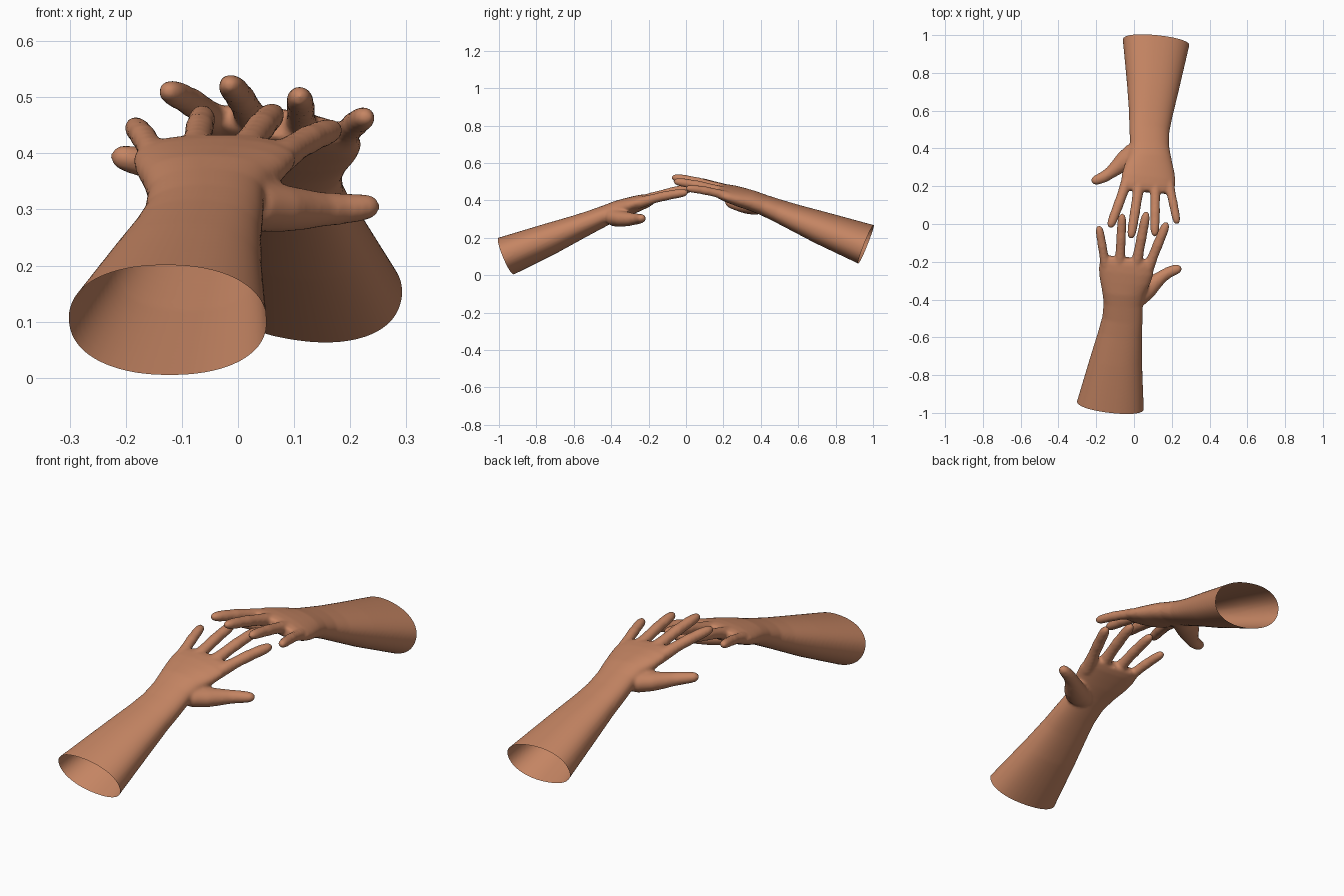
import bpy, bmesh, math
from mathutils import Vector, Matrix

if "Cube" in bpy.data.objects:
    bpy.data.objects.remove(bpy.data.objects["Cube"])

skin = bpy.data.materials.new("warm_skin")
skin.diffuse_color = (0.56, 0.235, 0.125, 1)
skin.use_nodes = True
skin.node_tree.nodes["Principled BSDF"].inputs["Base Color"].default_value = skin.diffuse_color


def loft(bm, sections, n=28, power=2.0):
    """Closed tube through (x, y, z, half_width, half_height) sections."""
    pts = [Vector(s[:3]) for s in sections]
    rings = []
    for i, s in enumerate(sections):
        t = (pts[min(i + 1, len(pts) - 1)] - pts[max(i - 1, 0)]).normalized()
        side = t.cross(Vector((0, 0, 1))).normalized()
        up = side.cross(t)
        ring = []
        for k in range(n):
            a = 2 * math.pi * k / n
            c, d = math.cos(a), math.sin(a)
            u = math.copysign(abs(c) ** (2 / power), c) * s[3]
            v = math.copysign(abs(d) ** (2 / power), d) * s[4]
            ring.append(bm.verts.new(pts[i] + side * u + up * v))
        rings.append(ring)
    for a, b in zip(rings, rings[1:]):
        for k in range(n):
            m = (k + 1) % n
            bm.faces.new((a[k], a[m], b[m], b[k]))
    bm.faces.new(rings[0][::-1])
    bm.faces.new(rings[-1])


def finger(bm, base, tip, r, arch=0.008):
    """Finger with slight joint bulges and a rounded tip."""
    base, tip = Vector(base), Vector(tip)
    profile = [(0, 1.2), (.2, 1.12), (.35, 1.0), (.47, .98), (.57, 1.02), (.67, .95),
               (.78, .96), (.87, .9), (.93, .8), (.97, .6), (.99, .38), (1, .18)]
    secs = []
    for t, f in profile:
        p = base.lerp(tip, t) + Vector((0, 0, arch * math.sin(math.pi * t)))
        secs.append((*p, r * f, r * f * .95))
    loft(bm, secs, 16)


# forearm, wrist and palm sections
arm = [(-.134, -1.03, .073, .188, .112), (-.125, -.96, .103, .178, .106),
       (-.094, -.72, .198, .138, .084), (-.073, -.58, .256, .116, .067),
       (-.061, -.5, .29, .107, .059), (-.057, -.42, .325, .104, .053),
       (-.055, -.36, .35, .115, .051), (-.048, -.3, .37, .135, .047),
       (-.042, -.25, .387, .146, .042), (-.038, -.21, .399, .143, .036),
       (-.035, -.18, .407, .125, .026)]
# base and tip of each finger, with radius
fingers = [((-.145, -.25, .385), (-.187, -.008, .45), .024),
           ((-.077, -.25, .392), (-.062, .056, .471), .026),
           ((.005, -.25, .392), (.067, .066, .474), .027),
           ((.06, -.27, .38), (.175, .01, .444), .027)]
thumb = [(-.02, -.40, .318, .05, .045), (.03, -.375, .308, .058, .048),
         (.075, -.34, .302, .052, .043), (.115, -.305, .300, .041, .037),
         (.15, -.277, .300, .033, .031), (.185, -.255, .301, .030, .028),
         (.215, -.243, .303, .028, .025), (.235, -.237, .305, .024, .022),
         (.247, -.234, .306, .016, .015), (.252, -.233, .306, .007, .007)]

bm = bmesh.new()
loft(bm, arm, 40, 2.2)
for f in fingers:
    finger(bm, *f)
loft(bm, thumb, 20)
bmesh.ops.recalc_face_normals(bm, faces=bm.faces)
raw = bpy.data.meshes.new("hand_parts")
bm.to_mesh(raw)
bm.free()

# fuse the parts into one smooth skin
src = bpy.data.objects.new("hand_parts", raw)
bpy.context.collection.objects.link(src)
rm = src.modifiers.new("fuse", 'REMESH')
rm.mode = 'VOXEL'
rm.voxel_size = 0.007
sm = src.modifiers.new("soften", 'SMOOTH')
sm.factor = 0.5
sm.iterations = 8
bpy.context.view_layer.update()
dg = bpy.context.evaluated_depsgraph_get()
mesh = bpy.data.meshes.new_from_object(src.evaluated_get(dg))
bpy.data.objects.remove(src)

# cut the forearm open at the elbow end
bm = bmesh.new()
bm.from_mesh(mesh)
bmesh.ops.bisect_plane(bm, geom=bm.verts[:] + bm.edges[:] + bm.faces[:],
                       plane_co=(-.125, -.96, .103), plane_no=(.12, 1, .41),
                       clear_inner=True)
for f in bm.faces:
    f.smooth = True
    f.material_index = 0
bm.to_mesh(mesh)
bm.free()
mesh.materials.clear()
mesh.materials.append(skin)

# near hand, and far hand turned to face it, slightly rolled and raised
near = bpy.data.objects.new("near_hand", mesh)
bpy.context.collection.objects.link(near)
far_mesh = mesh.copy()
pivot = Matrix.Translation((0, 0, .15))
far_mesh.transform(Matrix.Translation((0, 0, .047)) @ pivot @ Matrix.Rotation(.035, 4, 'X')
                   @ Matrix.Rotation(.15, 4, 'Y') @ pivot.inverted()
                   @ Matrix.Rotation(math.pi, 4, 'Z'))
far = bpy.data.objects.new("far_hand", far_mesh)
bpy.context.collection.objects.link(far)
